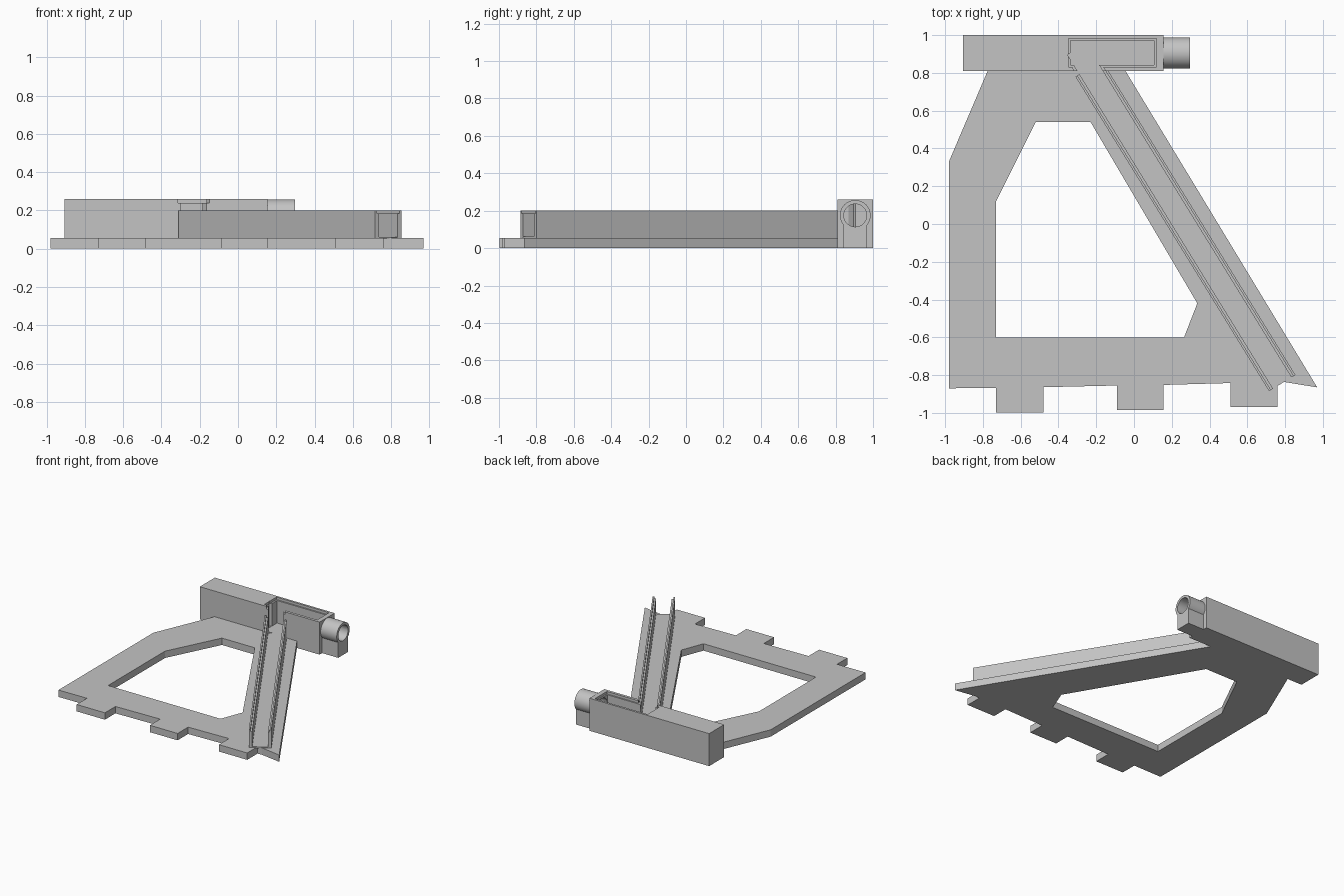
import bpy, bmesh, math
from mathutils import Matrix, Vector

old = bpy.data.objects.get("Cube")
if old:
    bpy.data.objects.remove(old)

grey = bpy.data.materials.new("plain grey")
grey.use_nodes = True
COLOUR = (0.55, 0.55, 0.55, 1)
grey.diffuse_color = COLOUR
grey.node_tree.nodes["Principled BSDF"].inputs["Base Color"].default_value = COLOUR


def prism(name, outline, low, high, matrix=Matrix()):
    """Extrude a flat outline between two heights, then place it."""
    bm = bmesh.new()
    base = bm.faces.new([bm.verts.new((x, y, low)) for x, y in outline])
    top = bmesh.ops.extrude_face_region(bm, geom=[base])["geom"]
    verts = [v for v in top if isinstance(v, bmesh.types.BMVert)]
    bmesh.ops.translate(bm, verts=verts, vec=(0, 0, high - low))
    bmesh.ops.transform(bm, matrix=matrix, verts=bm.verts)
    bmesh.ops.recalc_face_normals(bm, faces=bm.faces)
    mesh = bpy.data.meshes.new(name)
    bm.to_mesh(mesh)
    bm.free()
    mesh.materials.append(grey)
    obj = bpy.data.objects.new(name, mesh)
    bpy.context.collection.objects.link(obj)
    return obj


def rect(x0, x1, y0, y1):
    return [(x0, y0), (x1, y0), (x1, y1), (x0, y1)]


def circle(radius, sides=48):
    return [(radius * math.cos(math.tau * i / sides),
             radius * math.sin(math.tau * i / sides)) for i in range(sides)]


def combine(obj, others, operation="DIFFERENCE"):
    """Apply booleans in order; the helpers stay hidden until removed."""
    for other in others:
        other.hide_render = True
        mod = obj.modifiers.new("cut", "BOOLEAN")
        mod.operation, mod.solver, mod.object = operation, "EXACT", other
    graph = bpy.context.evaluated_depsgraph_get()
    mesh = bpy.data.meshes.new_from_object(obj.evaluated_get(graph))
    obj.modifiers.clear()
    obj.data = mesh
    for other in others:
        bpy.data.objects.remove(other)


# Base plate with three tabs along the front and one large opening
outline = [(-0.98, 0.33), (-0.98, -0.87)]
for x0, x1, near, tip in [(-0.73, -0.48, -0.867, -0.997),
                          (-0.09, 0.155, -0.855, -0.985),
                          (0.51, 0.76, -0.842, -0.97)]:
    outline += [(x0, near), (x0, tip), (x1, tip), (x1, near + 0.003)]
outline += [(0.80, -0.837), (0.97, -0.865), (-0.045, 0.81), (-0.775, 0.81)]
plate = prism("base_plate", outline, 0, 0.055)
window = prism("window_cutter", [(-0.52, 0.54), (-0.23, 0.54), (0.335, -0.42),
                                 (0.265, -0.6), (-0.73, -0.6), (-0.73, 0.12)], -0.1, 0.2)
combine(plate, [window])

# Local frame of the slanting channel: across, up, along
along = Vector((1.025, -1.665, 0))
length = along.length
along.normalize()
across = Vector((-along.y, along.x, 0))
frame = Matrix((across, Vector((0, 0, 1)), along)).transposed().to_4x4()
frame.translation = (-0.31, 0.78, 0)

# Channel: U section with a stepped lip on each wall
W, WALL, LIP = 0.164, 0.025, 0.012
FLOOR, STEP, TOP = 0.062, 0.184, 0.2
half = [(0, 0.05), (0, TOP), (LIP, TOP), (LIP, STEP), (WALL, STEP), (WALL, FLOOR)]
section = half + [(W - u, v) for u, v in reversed(half)]
channel = prism("cable_channel", section, 0, length, frame)


def cavity(name):
    return prism(name, rect(-0.335, 0.107, 0.842, 0.972), FLOOR - 0.002, 0.4)


combine(channel, [cavity("channel_trim")])

# Rear housing with a stepped cavity, a slot for the channel and a side bore
housing = prism("rear_housing", rect(-0.905, 0.155, 0.81, 1.0), 0, 0.26)
turn = Matrix.Translation((0, 0.905, 0.175)) @ Matrix.Rotation(math.pi / 2, 4, "Y")
combine(housing, [
    cavity("cavity_cutter"),
    prism("lid_seat_cutter", rect(-0.348, 0.118, 0.832, 0.983), 0.24, 0.4),
    prism("slot_cutter", rect(WALL, W - WALL, FLOOR, 0.4), -0.12, 0.15, frame),
    prism("slot_seat_cutter", rect(LIP, W - LIP, 0.24, 0.4), -0.09, 0.15, frame),
    prism("bore_cutter", circle(0.061), 0.05, 0.2, turn),
])

# Side tube on a narrower foot
tube = prism("side_tube", circle(0.082), 0.15, 0.297, turn)
foot = prism("tube_foot", rect(0.15, 0.297, 0.842, 0.968), 0, 0.175)
combine(tube, [foot], "UNION")
combine(tube, [prism("tube_bore", circle(0.061), 0.1, 0.4, turn)])
bpy.ops.object.select_all(action="DESELECT")
tube.select_set(True)
bpy.context.view_layer.objects.active = tube
bpy.ops.object.shade_smooth_by_angle(angle=math.radians(30))
